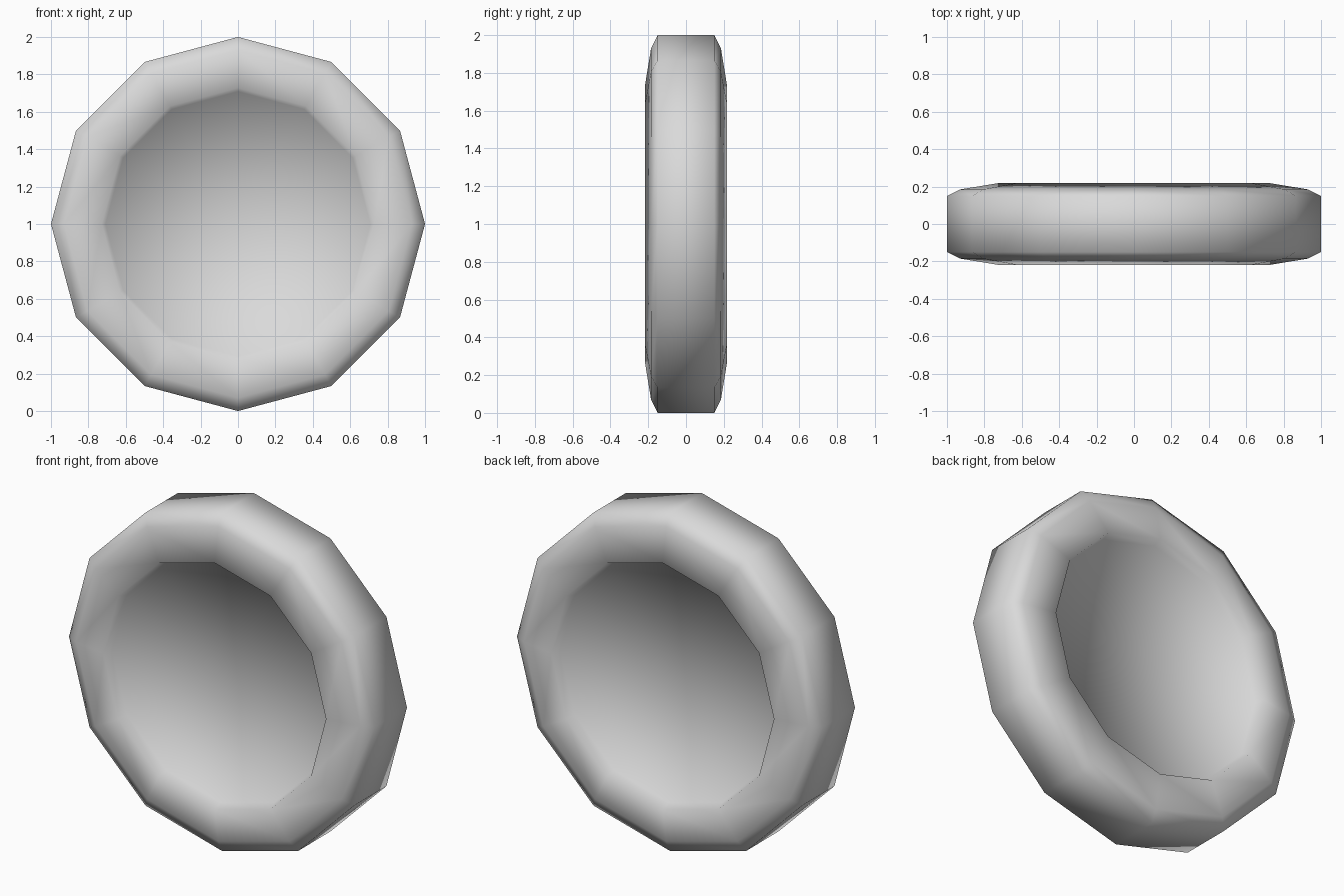
import bpy, bmesh
from math import sin, cos, pi

cube = bpy.data.objects.get("Cube")
if cube:
    bpy.data.objects.remove(cube, do_unlink=True)

SIDES = 12

# One plain material
grey = bpy.data.materials.new("plain grey")
grey.use_nodes = True
colour = (0.7, 0.7, 0.7, 1)
grey.diffuse_color = colour
grey.node_tree.nodes["Principled BSDF"].inputs["Base Color"].default_value = colour

# Half profile (radius, y): shallow recessed face, lip, shoulder, tread
half = [(0.708, 0.165), (0.728, 0.218), (0.93, 0.185), (1.0, 0.15)]
profile = [(r, -y) for r, y in half] + [(r, y) for r, y in reversed(half)]

# Wheel: rings joined by quads, closed by a flat fan in each recess
bm = bmesh.new()
rings = []
for r, y in profile:
    angles = [2 * pi * i / SIDES for i in range(SIDES)]
    rings.append([bm.verts.new((r * cos(a), y, 1 + r * sin(a))) for a in angles])
for a, b in zip(rings, rings[1:]):
    for i in range(SIDES):
        j = (i + 1) % SIDES
        bm.faces.new((a[i], a[j], b[j], b[i]))
for ring in (rings[0], rings[-1]):
    cap = bm.faces.new(ring)
    bmesh.ops.poke(bm, faces=[cap])
bmesh.ops.recalc_face_normals(bm, faces=bm.faces)
for face in bm.faces:
    face.smooth = True

mesh = bpy.data.meshes.new("wheel")
bm.to_mesh(mesh)
bm.free()
mesh.materials.append(grey)
wheel = bpy.data.objects.new("wheel", mesh)
bpy.context.collection.objects.link(wheel)
